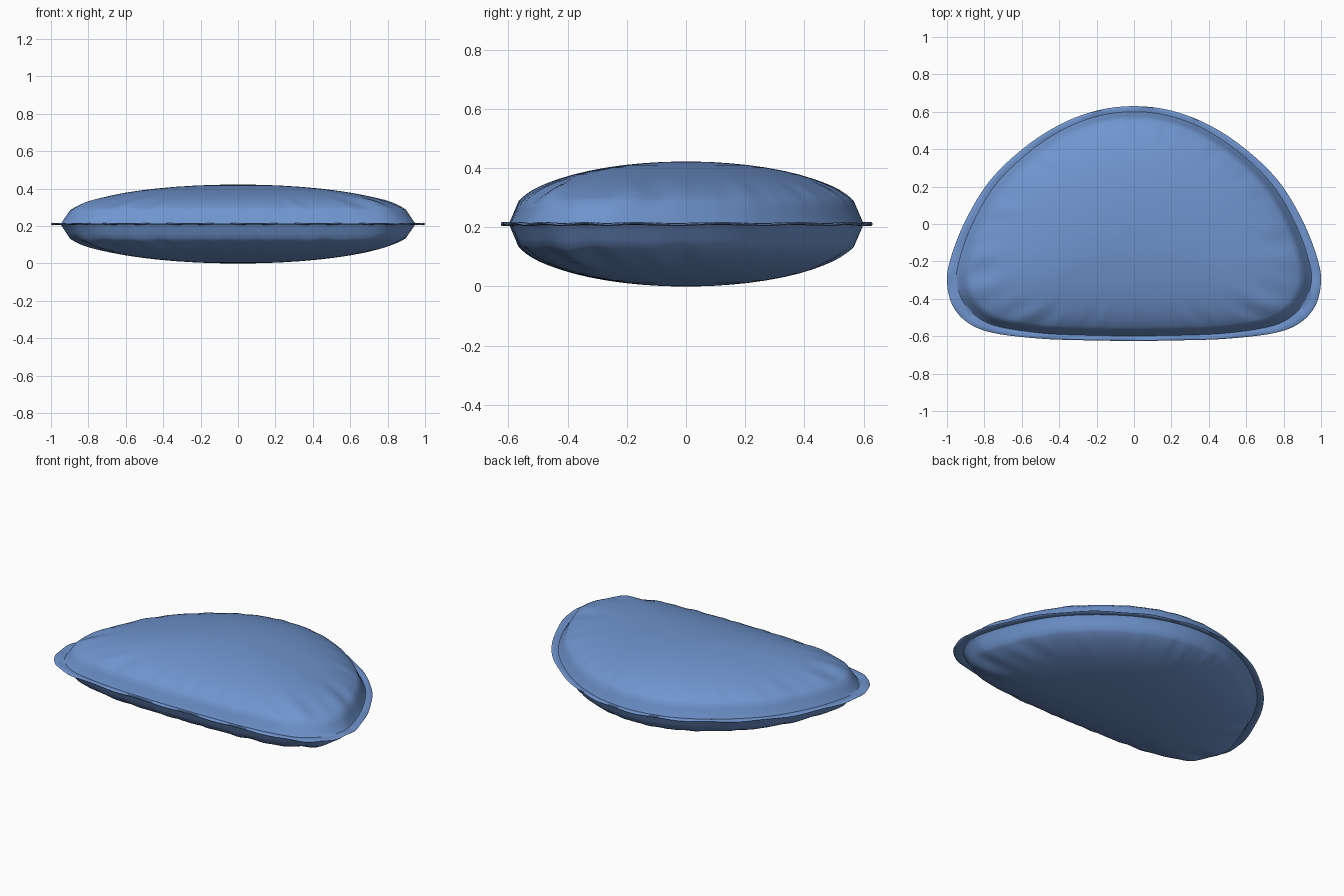
import bpy, bmesh, math
from mathutils import Vector

if "Cube" in bpy.data.objects:
    bpy.data.objects.remove(bpy.data.objects["Cube"])

MID, HALF = 0.211, 0.211

# Right half of the outline, back centre to front centre: x, y, flange width
HALF_OUTLINE = [
    (0, 0.63, 0.03), (0.2, 0.606, 0.03), (0.4, 0.53, 0.032), (0.6, 0.398, 0.035),
    (0.78, 0.22, 0.038), (0.91, 0.0, 0.042), (0.985, -0.2, 0.048), (0.999, -0.32, 0.052),
    (0.968, -0.44, 0.06), (0.885, -0.53, 0.055), (0.75, -0.583, 0.04),
    (0.5, -0.613, 0.03), (0.25, -0.622, 0.027), (0, -0.625, 0.027)]


def smooth_loop(points, steps):
    """Closed Catmull-Rom curve through the points."""
    out, n = [], len(points)
    for i in range(n):
        a, b, c, d = (points[(i + k - 1) % n] for k in range(4))
        for s in range(steps):
            t = s / steps
            out.append(0.5 * (2 * b + (c - a) * t + (2 * a - 5 * b + 4 * c - d) * t * t
                              + (3 * b - a - 3 * c + d) * t ** 3))
    return out


right = [Vector(p) for p in HALF_OUTLINE]
left = [Vector((-p.x, p.y, p.z)) for p in reversed(right[1:-1])]
outline = smooth_loop(right + left, 10)
N = len(outline)

# Stitch line: outline moved inward by the flange width
seam = []
for i, p in enumerate(outline):
    tan = (outline[(i + 1) % N] - outline[i - 1]).to_2d().normalized()
    seam.append(p.to_2d() + Vector((tan.y, -tan.x)) * p.z)


def puff(r):
    """Cushion height over radius: domed, with a straight wall at the seam."""
    edge = 0.945
    if r > edge:
        return (1 - edge ** 2) ** 0.45 * (1 - r) / (1 - edge)
    return (1 - r * r) ** 0.45


def wrinkle(p, r, side):
    """Soft puckers running in from the seam, strongest at the front corners."""
    a = math.atan2(p.y, p.x)
    wave = math.sin(23 * a + side) + 0.7 * math.sin(37 * a + 2 * side + 1)
    corner = math.exp(-((abs(p.x) - 0.82) ** 2 + (p.y + 0.4) ** 2) / 0.12)
    band = math.exp(-((r - 0.87) / 0.09) ** 2)
    return wave * band * (0.0015 + 0.0045 * corner)


bm = bmesh.new()
RADII = [0.06, 0.15, 0.25, 0.35, 0.45, 0.55, 0.64, 0.72, 0.78, 0.83,
         0.87, 0.9, 0.925, 0.945, 0.963, 0.982, 0.995]


def cushion_ring(r, side):
    return [bm.verts.new((p.x * r, p.y * r,
                          MID + side * (HALF * puff(r) + wrinkle(p, r, side)))) for p in seam]


def flange_ring(t, thick):
    ring = []
    for i, (s, o) in enumerate(zip(seam, outline)):
        p = s.lerp(o.to_2d(), t)
        ripple = 0.003 * t * math.sin(2 * math.pi * 19 * i / N)
        ring.append(bm.verts.new((p.x, p.y, MID + ripple + thick)))
    return ring


# Rings from the underside, around the flange rim, to the top
rings = [cushion_ring(r, -1) for r in RADII]
rings += [flange_ring(t, h) for t, h in
          [(0, -0.002), (0.5, -0.005), (0.9, -0.004), (1, 0), (0.9, 0.004), (0.5, 0.005), (0, 0.002)]]
rings += [cushion_ring(r, 1) for r in reversed(RADII)]
for lo, hi in zip(rings, rings[1:]):
    for i in range(N):
        j = (i + 1) % N
        bm.faces.new((lo[i], lo[j], hi[j], hi[i]))
for ring, z in ((rings[0], 0), (rings[-1], MID + HALF)):
    pole = bm.verts.new((0, 0, z))
    for i in range(N):
        bm.faces.new((ring[i], ring[(i + 1) % N], pole))
bmesh.ops.recalc_face_normals(bm, faces=bm.faces)

mesh = bpy.data.meshes.new("cushion")
bm.to_mesh(mesh)
bm.free()
cushion = bpy.data.objects.new("cushion", mesh)
bpy.context.collection.objects.link(cushion)

# Blue fabric
mat = bpy.data.materials.new("blue_fabric")
mat.diffuse_color = (0.16, 0.3, 0.62, 1)
mat.use_nodes = True
mat.node_tree.nodes["Principled BSDF"].inputs["Base Color"].default_value = mat.diffuse_color
mesh.materials.append(mat)

bpy.context.view_layer.objects.active = cushion
cushion.select_set(True)
bpy.ops.object.shade_smooth_by_angle(angle=math.radians(50))
